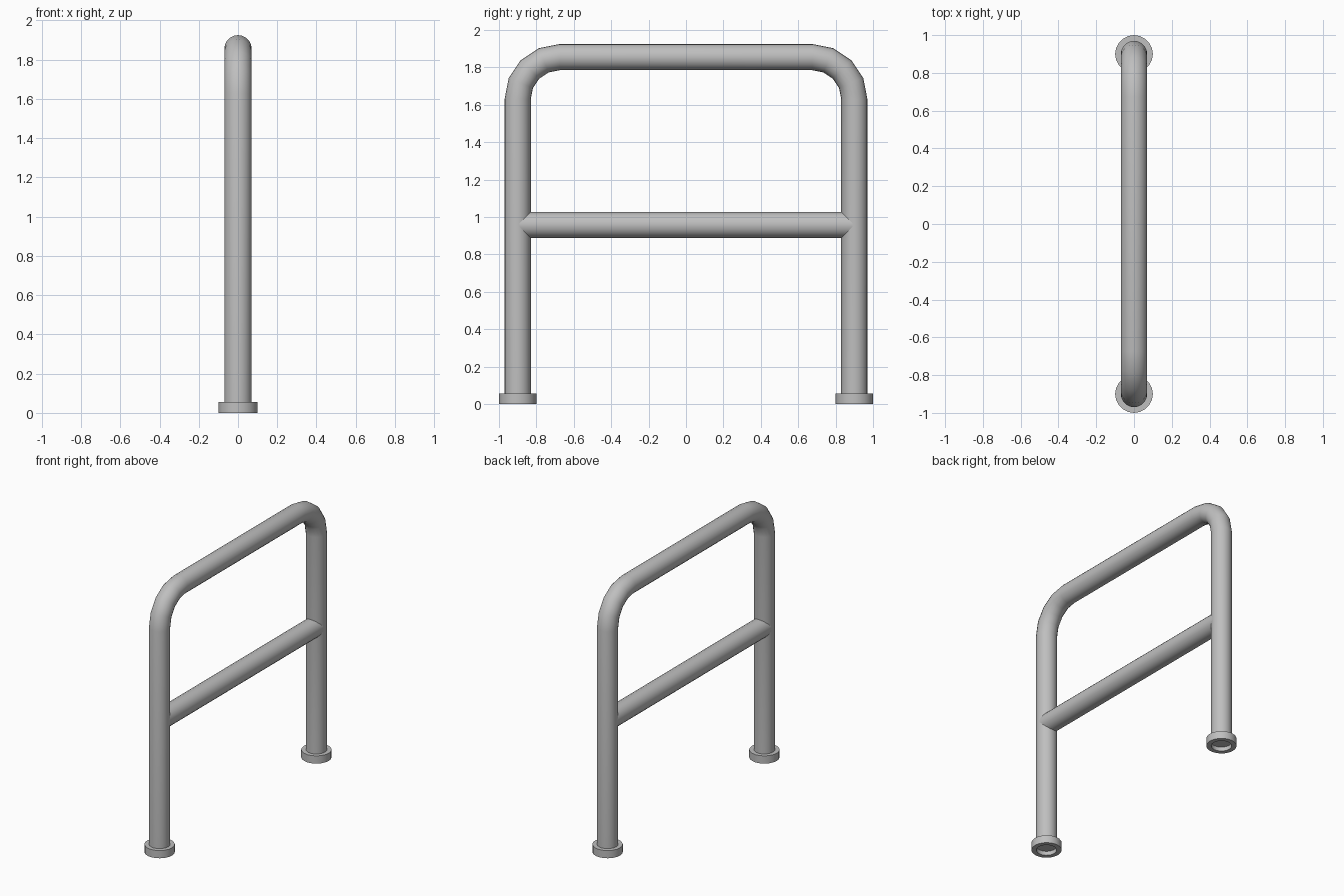
import bpy, bmesh
from math import sin, cos, pi, radians
from mathutils import Vector

cube = bpy.data.objects.get("Cube")
if cube:
    bpy.data.objects.remove(cube, do_unlink=True)

TUBE_R = 0.07      # tube radius
POST_Y = 0.9       # post centre line
TOP_Z = 1.855      # top rail centre line
BEND_R = 0.225     # bend radius of centre line
SIDES = 20
BEND_STEPS = 4

metal = bpy.data.materials.new("grey metal")
metal.use_nodes = True
metal.diffuse_color = (0.52, 0.52, 0.52, 1)
metal.node_tree.nodes["Principled BSDF"].inputs["Base Color"].default_value = (0.52, 0.52, 0.52, 1)


def finish(name, bm):
    bmesh.ops.recalc_face_normals(bm, faces=bm.faces)
    mesh = bpy.data.meshes.new(name)
    bm.to_mesh(mesh)
    bm.free()
    obj = bpy.data.objects.new(name, mesh)
    bpy.context.collection.objects.link(obj)
    mesh.materials.append(metal)
    bpy.ops.object.select_all(action='DESELECT')
    obj.select_set(True)
    bpy.context.view_layer.objects.active = obj
    bpy.ops.object.shade_smooth_by_angle(angle=radians(40))
    return obj


def bridge(bm, a, b):
    n = len(a)
    for i in range(n):
        j = (i + 1) % n
        bm.faces.new((a[i], a[j], b[j], b[i]))


def tube(name, stations):
    """Sweep a circle through (centre, outward direction) stations in the YZ plane."""
    bm = bmesh.new()
    rings = []
    for centre, out in stations:
        ring = []
        for i in range(SIDES):
            a = 2 * pi * i / SIDES
            ring.append(bm.verts.new(centre + TUBE_R * (cos(a) * out + sin(a) * Vector((1, 0, 0)))))
        rings.append(ring)
    for a, b in zip(rings, rings[1:]):
        bridge(bm, a, b)
    bm.faces.new(rings[0])
    bm.faces.new(rings[-1])
    return finish(name, bm)


def collar(name, y):
    """Ring around the post foot, open underneath."""
    bm = bmesh.new()
    profile = [(0.068, 0), (0.1, 0), (0.1, 0.056), (0.068, 0.056)]
    rings = [[bm.verts.new((r * sin(2 * pi * i / SIDES), y + r * cos(2 * pi * i / SIDES), z))
              for i in range(SIDES)] for r, z in profile]
    for k in range(len(rings)):
        bridge(bm, rings[k], rings[(k + 1) % len(rings)])
    return finish(name, bm)


# Bent frame: front post, two bends, top rail and back post in one sweep
half = [(Vector((0, POST_Y, 0.03)), Vector((0, 1, 0)))]
for s in range(BEND_STEPS + 1):
    a = pi / 2 * s / BEND_STEPS
    out = Vector((0, cos(a), sin(a)))
    half.append((Vector((0, POST_Y - BEND_R, TOP_Z - BEND_R)) + BEND_R * out, out))
flip = Vector((1, -1, 1))
other = [(c * flip, o * flip) for c, o in reversed(half)]
tube("bent_frame", half + other)

# Middle rail running into both posts
up = Vector((0, 0, 1))
tube("middle_rail", [(Vector((0, s * 0.89, 0.957)), up) for s in (-1, 1)])

# Floor collars
collar("front_collar", -POST_Y)
collar("back_collar", POST_Y)
